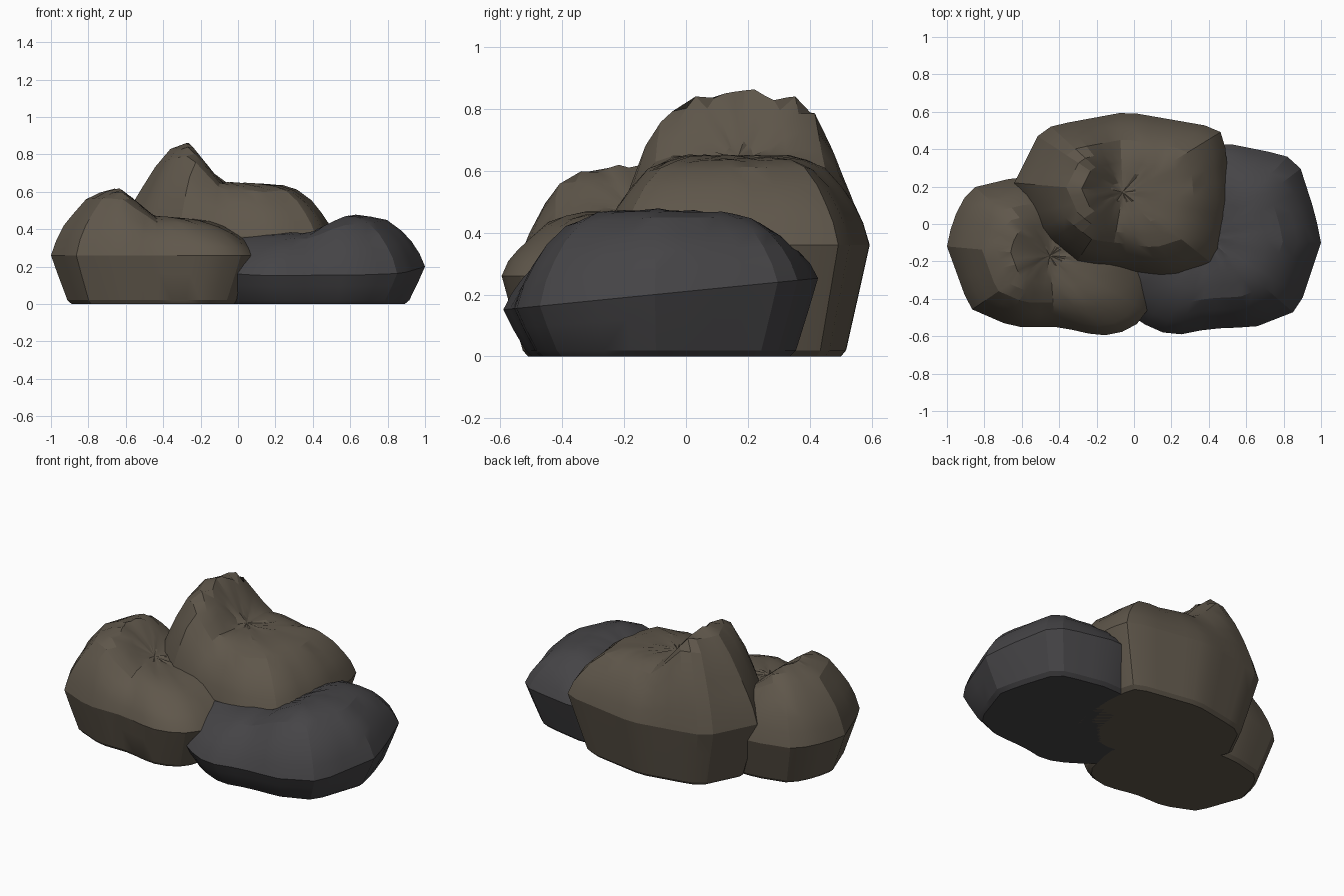
import bpy, bmesh, math, random
from mathutils import Vector

if "Cube" in bpy.data.objects:
    bpy.data.objects.remove(bpy.data.objects["Cube"])
random.seed(4)


def lerp_table(table, x):
    """Piecewise linear lookup in a list of (x, value)."""
    if x <= table[0][0]:
        return table[0][1]
    for (a, p), (b, q) in zip(table, table[1:]):
        if x <= b:
            return p + (q - p) * (x - a) / (b - a)
    return table[-1][1]


def resample(points, n):
    """Evenly spaced points along a closed outline."""
    pts = [Vector(p) for p in points]
    pts.append(pts[0])
    dist = [0.0]
    for a, b in zip(pts, pts[1:]):
        dist.append(dist[-1] + (b - a).length)
    xs = [(d, p.x) for d, p in zip(dist, pts)]
    ys = [(d, p.y) for d, p in zip(dist, pts)]
    return [Vector((lerp_table(xs, dist[-1] * i / n), lerp_table(ys, dist[-1] * i / n)))
            for i in range(n)]


def material(name, col):
    m = bpy.data.materials.new(name)
    m.diffuse_color = (*col, 1)
    m.use_nodes = True
    m.node_tree.nodes["Principled BSDF"].inputs["Base Color"].default_value = m.diffuse_color
    return m


# ring scale and how far the surface has risen from the waist to the crown
CROWN = [(0.95, 0.24), (0.88, 0.45), (0.79, 0.65), (0.66, 0.86), (0.52, 0.96),
         (0.38, 1), (0.25, 1), (0.12, 1)]


def rock(name, outline, centre, crest, waist, tilt, foot, mat, n=36):
    """Boulder: foot, waist outline, and a crown following the crest profile."""
    c = Vector(centre)
    rim = resample(outline, n)
    bm = bmesh.new()
    rings = []

    def waist_z(p):
        return waist + tilt * p.y

    def add_ring(scale, zfun):
        ring = []
        for p in rim:
            q = c + (p - c) * scale
            ring.append(bm.verts.new((q.x, q.y, zfun(q, p))))
        rings.append(ring)

    # flat underside and flared sides
    add_ring(foot - 0.04, lambda q, p: 0.0)
    add_ring(foot, lambda q, p: 0.02)
    add_ring(foot * 0.4 + 0.6, lambda q, p: waist_z(p) * 0.62)
    add_ring(1.0, lambda q, p: waist_z(p))
    # crown
    for s, f in CROWN:
        def top(q, p, f=f):
            base = waist_z(p)
            rough = random.uniform(-0.006, 0.004)
            return base + (lerp_table(crest, q.x) - base) * f + rough
        add_ring(s, top)

    for lo, hi in zip(rings, rings[1:]):
        for i in range(n):
            j = (i + 1) % n
            bm.faces.new((lo[i], lo[j], hi[j], hi[i]))
    bm.faces.new(rings[0])
    tip = bm.verts.new((c.x, c.y, lerp_table(crest, c.x)))
    for i in range(n):
        bm.faces.new((rings[-1][i], rings[-1][(i + 1) % n], tip))
    bmesh.ops.recalc_face_normals(bm, faces=bm.faces)

    me = bpy.data.meshes.new(name)
    bm.to_mesh(me)
    bm.free()
    me.materials.append(mat)
    ob = bpy.data.objects.new(name, me)
    bpy.context.collection.objects.link(ob)
    bpy.ops.object.select_all(action='DESELECT')
    ob.select_set(True)
    bpy.context.view_layer.objects.active = ob
    bpy.ops.object.shade_smooth_by_angle(angle=math.radians(22))
    return ob


brown = material("brown_stone", (0.115, 0.095, 0.07))
dark = material("dark_stone", (0.06, 0.058, 0.062))

# left boulder, peak at its outer end
rock("left_rock",
     [(-1, -.12), (-.97, .02), (-.88, .19), (-.63, .25), (-.3, .25), (0, .2), (.12, 0),
      (.12, -.25), (.06, -.5), (-.03, -.57), (-.18, -.6), (-.4, -.55), (-.65, -.55), (-.88, -.45)],
     (-.45, -.17),
     [(-.9, .6), (-.78, .61), (-.63, .615), (-.56, .56), (-.45, .47), (-.2, .45), (.1, .43)],
     .26, 0, .84, brown)

# tall boulder at the back, ridge on the left and shelf on the right
rock("back_rock",
     [(-.64, .22), (-.5, .5), (-.42, .53), (-.04, .6), (.42, .52), (.48, .48), (.5, .3),
      (.515, .12), (.45, -.2), (.2, -.28), (-.1, -.24), (-.3, -.22), (-.52, -.05)],
     (-.06, .17),
     [(-.58, .72), (-.45, .79), (-.36, .845), (-.26, .86), (-.18, .76), (-.09, .65),
      (.15, .64), (.5, .66)],
     .36, 0, .82, brown)

# low dark boulder on the right, peak at its outer end
rock("right_rock",
     [(1, -.1), (.97, .05), (.88, .33), (.8, .37), (.5, .43), (.1, .4), (-.15, .25), (-.25, -.05),
      (-.18, -.35), (.02, -.52), (.2, -.6), (.4, -.56), (.65, -.55), (.88, -.46)],
     (.4, -.08),
     [(0, .38), (.38, .38), (.47, .42), (.58, .47), (.7, .48), (.85, .5)],
     .21, .1, .86, dark)
